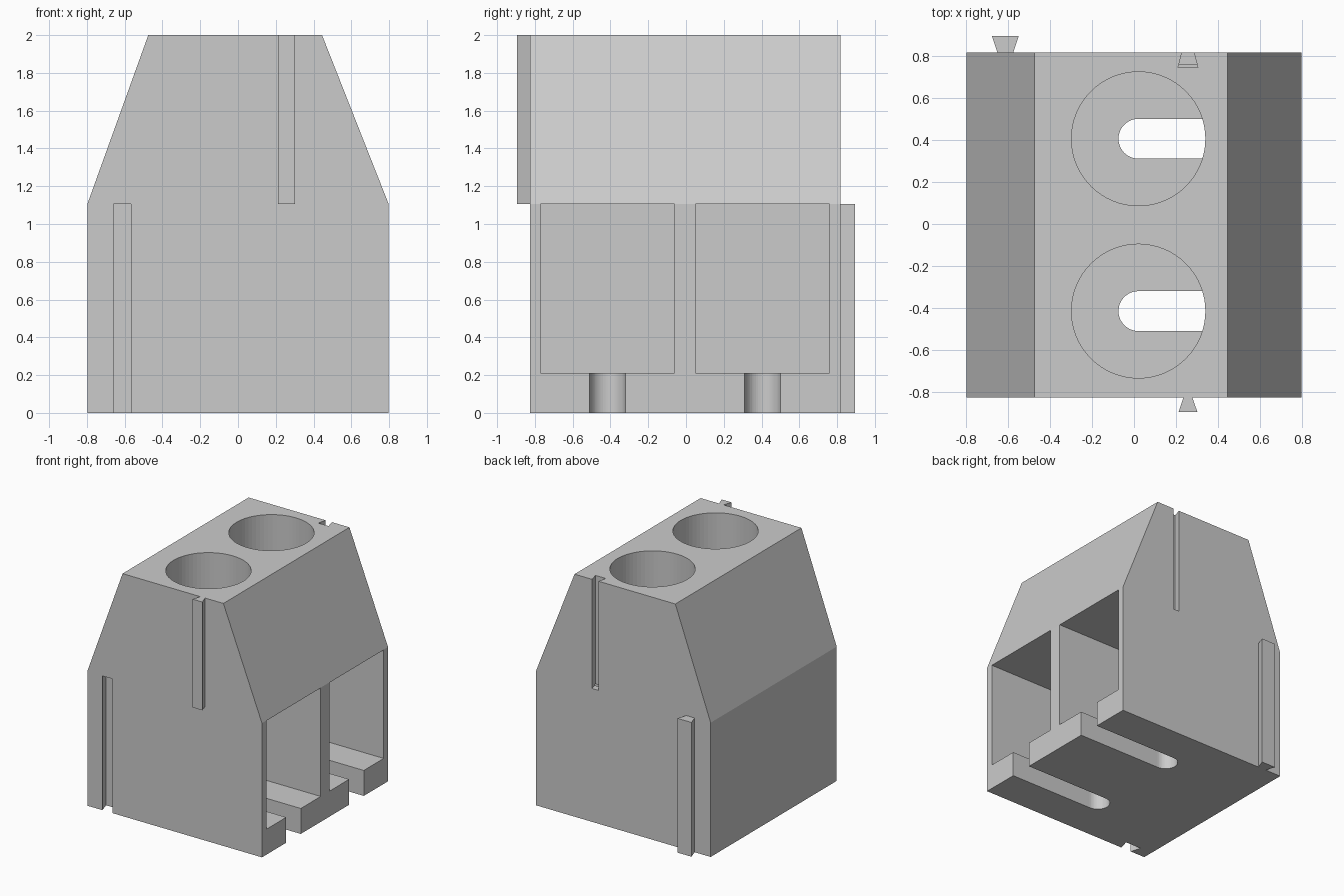
import bpy
import math
from mathutils import Vector

cube = bpy.data.objects.get("Cube")
if cube:
    bpy.data.objects.remove(cube, do_unlink=True)

# One plain grey plastic
grey = bpy.data.materials.new("light grey")
grey.use_nodes = True
colour = (0.6, 0.6, 0.6, 1)
grey.diffuse_color = colour
grey.node_tree.nodes["Principled BSDF"].inputs["Base Color"].default_value = colour


def prism(name, outline, direction):
    """Extrude a closed outline of 3D points along a direction."""
    n = len(outline)
    base = [Vector(p) for p in outline]
    verts = base + [p + Vector(direction) for p in base]
    faces = [list(range(n)), list(range(n, 2 * n))]
    faces += [[i, (i + 1) % n, n + (i + 1) % n, n + i] for i in range(n)]
    mesh = bpy.data.meshes.new(name)
    mesh.from_pydata(verts, [], faces)
    mesh.materials.append(grey)
    obj = bpy.data.objects.new(name, mesh)
    bpy.context.collection.objects.link(obj)
    bpy.context.view_layer.objects.active = obj
    obj.select_set(True)
    bpy.ops.object.mode_set(mode="EDIT")
    bpy.ops.mesh.select_all(action="SELECT")
    bpy.ops.mesh.normals_make_consistent(inside=False)
    bpy.ops.object.mode_set(mode="OBJECT")
    obj.select_set(False)
    return obj


def upright(name, plan, z0, z1):
    return prism(name, [(x, y, z0) for x, y in plan], (0, 0, z1 - z0))


def dovetail(name, x, y0, y1, w0, w1, z0, z1):
    """Upright trapezoid rail, w0 wide at y0 and w1 wide at y1."""
    plan = [(x - w0 / 2, y0), (x + w0 / 2, y0), (x + w1 / 2, y1), (x - w1 / 2, y1)]
    return upright(name, plan, z0, z1)


def arc(x, y, r, start, end, steps):
    angles = [start + (end - start) * i / steps for i in range(steps + 1)]
    return [(x + r * math.cos(a), y + r * math.sin(a)) for a in angles]


FRONT, BACK, TIP = -0.826, 0.817, 0.896
SIDE, BEND, TOP = 0.797, 1.107, 2.0
BORE_X = 0.021

# Housing with sloping shoulders
profile = [(-SIDE, 0), (SIDE, 0), (SIDE, BEND), (0.445, TOP), (-0.475, TOP), (-SIDE, BEND)]
body = prism("housing", [(x, FRONT, z) for x, z in profile], (0, BACK - FRONT, 0))

cutters = []
for y in (-0.415, 0.406):
    # Chamber open to the side
    h = 0.3545
    room = [(-0.335, y - h), (1, y - h), (1, y + h), (-0.335, y + h)]
    cutters.append(upright("chamber_cutter", room, 0.21, 1.105))
    # Round bore from the top
    cutters.append(upright("bore_cutter", arc(BORE_X, y, 0.319, 0, math.tau, 64)[:-1], 1.0, 2.1))
    # Round-ended slot through the floor
    slot = arc(BORE_X, y, 0.095, math.pi / 2, 1.5 * math.pi, 24)
    cutters.append(upright("slot_cutter", slot + [(1, y - 0.095), (1, y + 0.095)], -0.1, 0.3))

# Dovetail grooves, narrow at the surface (cut slightly past it)
cutters.append(dovetail("back_groove_cutter", 0.257, 0.745, BACK + 0.01, 0.095, 0.052, 1.1, 2.1))
cutters.append(dovetail("front_groove_cutter", -0.613, FRONT - 0.01, -0.74, 0.088, 0.145, -0.1, BEND))

bpy.context.view_layer.objects.active = body
for cutter in cutters:
    mod = body.modifiers.new(cutter.name, "BOOLEAN")
    mod.operation = "DIFFERENCE"
    mod.solver = "EXACT"
    mod.object = cutter
    bpy.ops.object.modifier_apply(modifier=mod.name)
    bpy.data.objects.remove(cutter, do_unlink=True)

# Dovetail tongues, wide at the tip
dovetail("front_tongue", 0.257, -TIP, FRONT, 0.09, 0.042, BEND, TOP)
dovetail("back_tongue", -0.613, BACK, TIP, 0.076, 0.128, 0, BEND)
